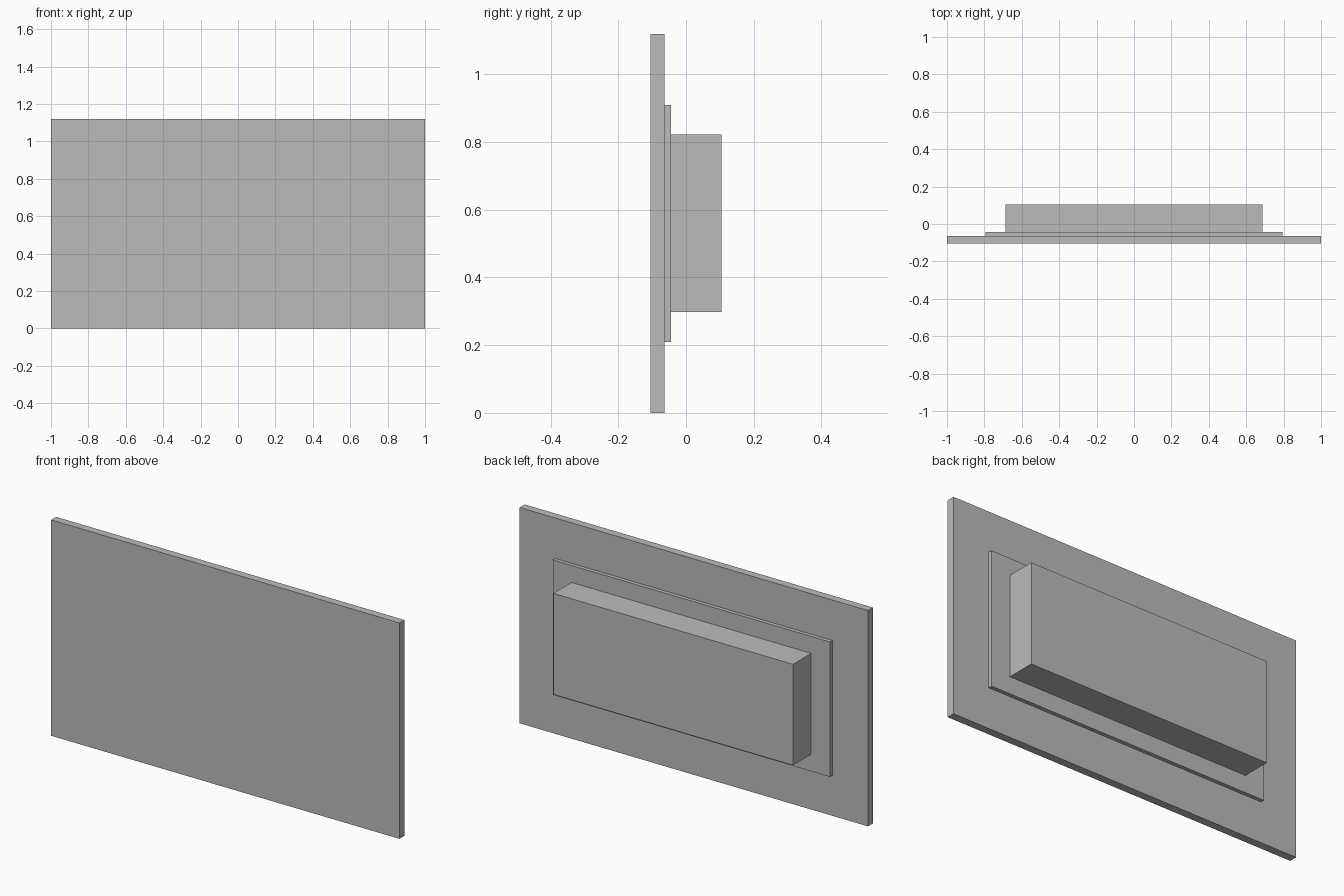
import bpy

default_cube = bpy.data.objects.get("Cube")
if default_cube:
    bpy.data.objects.remove(default_cube, do_unlink=True)

# Single plain grey finish
grey = bpy.data.materials.new("plain_grey")
grey.use_nodes = True
colour = (0.5, 0.5, 0.5, 1.0)
grey.diffuse_color = colour
grey.node_tree.nodes["Principled BSDF"].inputs["Base Color"].default_value = colour

CENTRE_Z = 0.56


def slab(name, width, height, front, back):
    """Upright box centred on the panel, from y = front to y = back."""
    bpy.ops.mesh.primitive_cube_add(size=1, location=(0, (front + back) / 2, CENTRE_Z))
    obj = bpy.context.object
    obj.name = obj.data.name = name
    obj.scale = (width, back - front, height)
    bpy.ops.object.transform_apply(location=False, rotation=False, scale=True)
    obj.data.materials.append(grey)
    return obj


# Wide front panel, thin stepped plate, then the deep rear housing
slab("front_panel", 2.0, 1.12, -0.105, -0.064)
slab("backing_plate", 1.59, 0.70, -0.064, -0.044)
slab("rear_housing", 1.376, 0.524, -0.044, 0.105)
